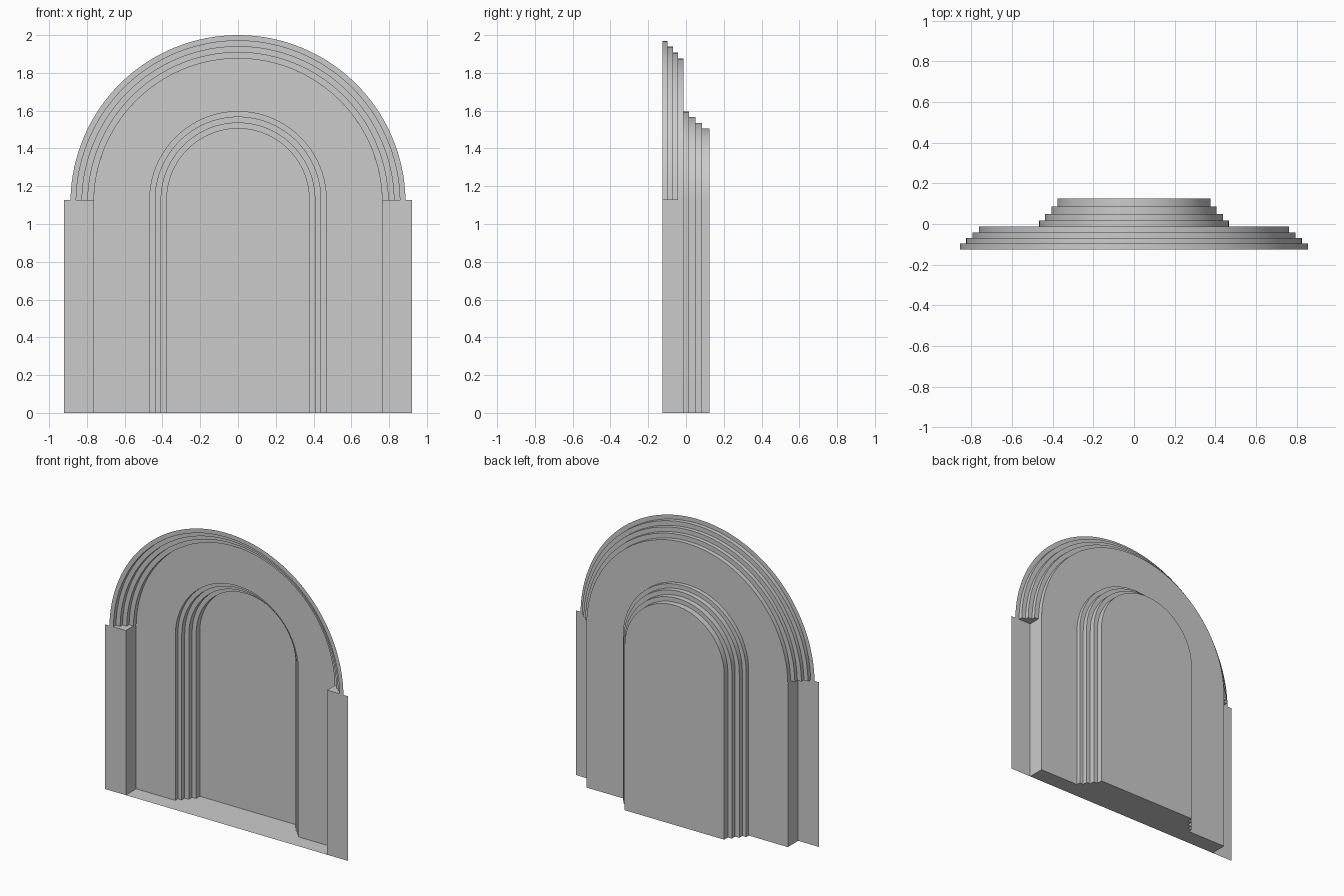
import bpy, bmesh
from math import sin, cos, pi, asin

if "Cube" in bpy.data.objects:
    bpy.data.objects.remove(bpy.data.objects["Cube"])

stone = bpy.data.materials.new("grey_stone")
stone.use_nodes = True
GREY = (0.6, 0.6, 0.6, 1)
stone.diffuse_color = GREY
stone.node_tree.nodes["Principled BSDF"].inputs["Base Color"].default_value = GREY

SEG = 64
SPRING = 1.128        # top of the jambs, where the niche arch springs
ARCH_Z = 1.113        # centre of the large arch
FRONT, WALL, BACK = -0.125, -0.012, 0.125


def build(name, faces):
    """Make an object from faces given as lists of points."""
    bm = bmesh.new()
    for pts in faces:
        bm.faces.new([bm.verts.new(p) for p in pts])
    bmesh.ops.remove_doubles(bm, verts=bm.verts, dist=1e-5)
    mesh = bpy.data.meshes.new(name)
    bm.to_mesh(mesh)
    bm.free()
    mesh.materials.append(stone)
    ob = bpy.data.objects.new(name, mesh)
    bpy.context.collection.objects.link(ob)
    bpy.ops.object.select_all(action='DESELECT')
    ob.select_set(True)
    bpy.context.view_layer.objects.active = ob
    bpy.ops.object.shade_smooth_by_angle(angle=0.5)
    return ob


def outline(r, y, cz, legs=True):
    """Arch outline from the +x foot over the top to the -x foot."""
    a0 = 0 if legs else asin((SPRING - cz) / r)
    angles = [a0 + (pi - 2 * a0) * i / SEG for i in range(SEG + 1)]
    arc = [(r * cos(a), y, cz + r * sin(a)) for a in angles]
    return [(r, y, 0)] + arc + [(-r, y, 0)] if legs else arc


def strips(rows):
    """Quads between consecutive outlines."""
    return [(a[i], a[i + 1], b[i + 1], b[i])
            for a, b in zip(rows, rows[1:]) for i in range(len(a) - 1)]


def steps(radii, depths):
    """Stepped profile: each radius runs back over one depth interval."""
    return [(r, y) for i, r in enumerate(radii) for y in depths[i:i + 2]]


arch = steps([0.857, 0.826, 0.795, 0.763], [FRONT, -0.097, -0.07, -0.043, WALL])
niche = steps([0.467, 0.438, 0.407, 0.377], [WALL, 0.016, 0.049, 0.085, BACK])
inner = arch[-1][0]

# Stepped moulding of the large arch, with its flat front rim
build("arch_moulding", strips([outline(r, y, ARCH_Z, False)
                               for r, y in [(0.887, FRONT)] + arch]))

# Wall around the niche
build("wall", strips([outline(inner, WALL, ARCH_Z),
                      outline(niche[0][0], WALL, SPRING)]))

# Stepped niche surround and its back panel
build("niche_moulding", strips([outline(r, y, SPRING) for r, y in niche]))
build("niche_panel", [outline(niche[-1][0], BACK, SPRING)])

# Floor following the plan of the wall and niche
half = [(inner, FRONT), (inner, WALL)] + niche
build("floor", [[(x, y, 0) for x, y in half] +
                [(-x, y, 0) for x, y in reversed(half)]])

# Jambs: front plate, reveal and stepped cap
plate = [(inner, FRONT, 0), (0.92, FRONT, 0),
         (0.92, FRONT, SPRING), (inner, FRONT, SPRING)]
reveal = [(inner, FRONT, 0), (inner, FRONT, SPRING),
          (inner, WALL, SPRING), (inner, WALL, 0)]
cap = [(inner, FRONT, SPRING)] + [(r, y, SPRING) for r, y in arch]
for name, s in (("left_jamb", 1), ("right_jamb", -1)):
    build(name, [[(s * x, y, z) for x, y, z in face[::s]]
                 for face in (plate, reveal, cap)])
